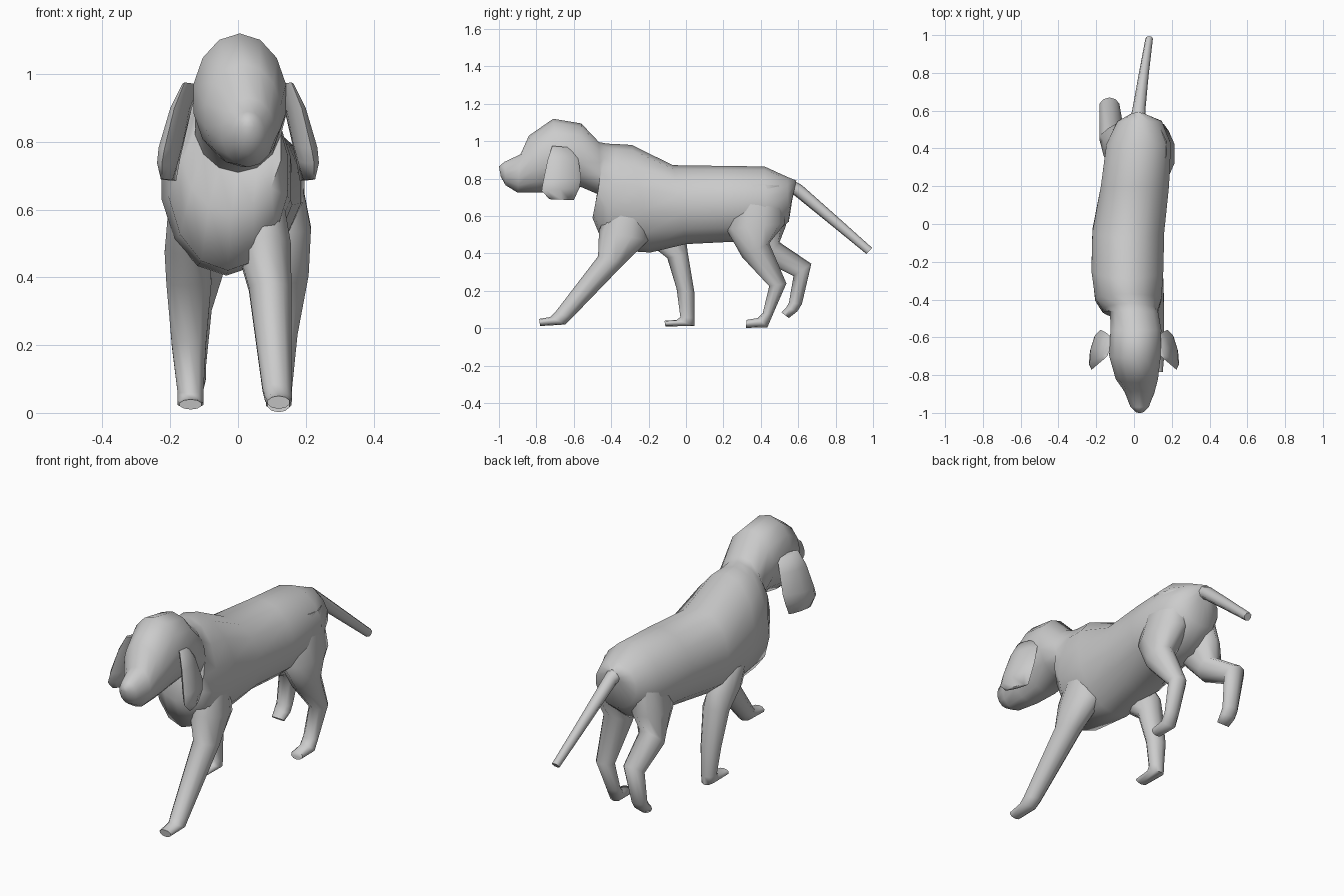
import bpy, bmesh, math
from mathutils import Vector


def loft(name, rings, sides=10, flare=0.0, mirror=False):
    """Skin elliptical rings. Ring = (y1, z1, y2, z2, centre x, half width),
    where (y1, z1) and (y2, z2) are its two extremes in side view."""
    bm = bmesh.new()
    sx = -1 if mirror else 1
    loops = []
    for y1, z1, y2, z2, cx, hw in rings:
        mid = Vector((cx, (y1 + y2) / 2, (z1 + z2) / 2))
        half = Vector((flare, (y1 - y2) / 2, (z1 - z2) / 2))
        loop = []
        for i in range(sides):
            a = 2 * math.pi * i / sides
            p = mid + half * math.cos(a) + Vector((hw * math.sin(a), 0, 0))
            loop.append(bm.verts.new((sx * p.x, p.y, p.z)))
        loops.append(loop)
    for a, b in zip(loops, loops[1:]):
        for i in range(sides):
            j = (i + 1) % sides
            bm.faces.new((a[i], a[j], b[j], b[i]))
    bm.faces.new(loops[0])
    bm.faces.new(loops[-1])
    bmesh.ops.recalc_face_normals(bm, faces=bm.faces)
    for f in bm.faces:
        f.smooth = True
    me = bpy.data.meshes.new(name)
    bm.to_mesh(me)
    bm.free()
    me.set_sharp_from_angle(angle=math.radians(75))
    ob = bpy.data.objects.new(name, me)
    bpy.context.collection.objects.link(ob)
    return ob


# Torso, neck and head: top point, bottom point, from rump to nose
loft("body_and_head", [
    (0.59, 0.79, 0.57, 0.70, 0.02, 0.04),
    (0.54, 0.81, 0.55, 0.57, 0.03, 0.12),
    (0.42, 0.865, 0.43, 0.47, 0.025, 0.175),
    (0.20, 0.868, 0.20, 0.46, 0.005, 0.185),
    (-0.07, 0.872, 0.00, 0.45, -0.03, 0.195),
    (-0.29, 0.98, -0.19, 0.405, -0.035, 0.195),
    (-0.37, 0.985, -0.43, 0.42, -0.03, 0.18),
    (-0.42, 0.987, -0.50, 0.59, -0.02, 0.15),
    (-0.465, 0.995, -0.455, 0.71, 0.0, 0.13),
    (-0.56, 1.095, -0.56, 0.755, 0.01, 0.138),
    (-0.71, 1.12, -0.68, 0.735, 0.005, 0.14),
    (-0.84, 1.03, -0.79, 0.725, 0.015, 0.115),
    (-0.885, 0.93, -0.90, 0.725, 0.03, 0.08),
    (-0.97, 0.89, -0.965, 0.765, 0.03, 0.05),
    (-1.0, 0.865, -0.99, 0.81, 0.03, 0.02),
], sides=14)

# Legs: front point, back point, from shoulder or hip to toe
loft("front_leg_right", [
    (-0.38, 0.74, -0.20, 0.70, 0.06, 0.06),
    (-0.465, 0.52, -0.20, 0.47, 0.075, 0.085),
    (-0.47, 0.385, -0.33, 0.345, 0.095, 0.066),
    (-0.70, 0.085, -0.61, 0.055, 0.115, 0.045),
    (-0.725, 0.06, -0.645, 0.02, 0.12, 0.042),
    (-0.785, 0.05, -0.78, 0.012, 0.12, 0.034),
])
loft("front_leg_left", [
    (-0.34, 0.72, -0.12, 0.68, -0.14, 0.06),
    (-0.22, 0.47, 0.0, 0.48, -0.15, 0.07),
    (-0.10, 0.375, 0.01, 0.40, -0.145, 0.07),
    (-0.05, 0.21, 0.045, 0.19, -0.145, 0.053),
    (-0.03, 0.06, 0.045, 0.055, -0.14, 0.04),
    (-0.05, 0.045, 0.045, 0.012, -0.14, 0.04),
    (-0.115, 0.04, -0.11, 0.01, -0.14, 0.034),
])
loft("hind_leg_right", [
    (0.28, 0.78, 0.52, 0.76, 0.10, 0.075),
    (0.215, 0.53, 0.53, 0.56, 0.125, 0.095),
    (0.30, 0.38, 0.445, 0.455, 0.14, 0.072),
    (0.445, 0.225, 0.537, 0.24, 0.13, 0.048),
    (0.41, 0.08, 0.465, 0.075, 0.122, 0.04),
    (0.385, 0.055, 0.435, 0.005, 0.12, 0.04),
    (0.325, 0.045, 0.32, 0.002, 0.12, 0.034),
])
loft("hind_leg_left", [
    (0.27, 0.75, 0.50, 0.75, -0.06, 0.07),
    (0.27, 0.52, 0.535, 0.55, -0.085, 0.08),
    (0.41, 0.36, 0.50, 0.46, -0.115, 0.07),
    (0.575, 0.28, 0.67, 0.345, -0.13, 0.055),
    (0.55, 0.135, 0.62, 0.13, -0.135, 0.042),
    (0.535, 0.11, 0.595, 0.09, -0.135, 0.042),
    (0.51, 0.085, 0.55, 0.055, -0.135, 0.034),
])

# Tail
loft("tail", [
    (0.54, 0.81, 0.51, 0.73, 0.02, 0.05),
    (0.62, 0.765, 0.58, 0.71, 0.025, 0.035),
    (0.80, 0.605, 0.765, 0.56, 0.05, 0.027),
    (0.995, 0.43, 0.965, 0.397, 0.08, 0.02),
], sides=8)

# Hanging ears, front edge flared outwards
for name, mirror in (("ear_right", False), ("ear_left", True)):
    loft(name, [
        (-0.715, 0.975, -0.60, 0.965, 0.138, 0.015),
        (-0.74, 0.90, -0.575, 0.90, 0.168, 0.025),
        (-0.765, 0.78, -0.56, 0.80, 0.197, 0.033),
        (-0.772, 0.735, -0.57, 0.75, 0.205, 0.028),
        (-0.73, 0.69, -0.60, 0.685, 0.205, 0.012),
    ], sides=8, flare=0.02, mirror=mirror)
